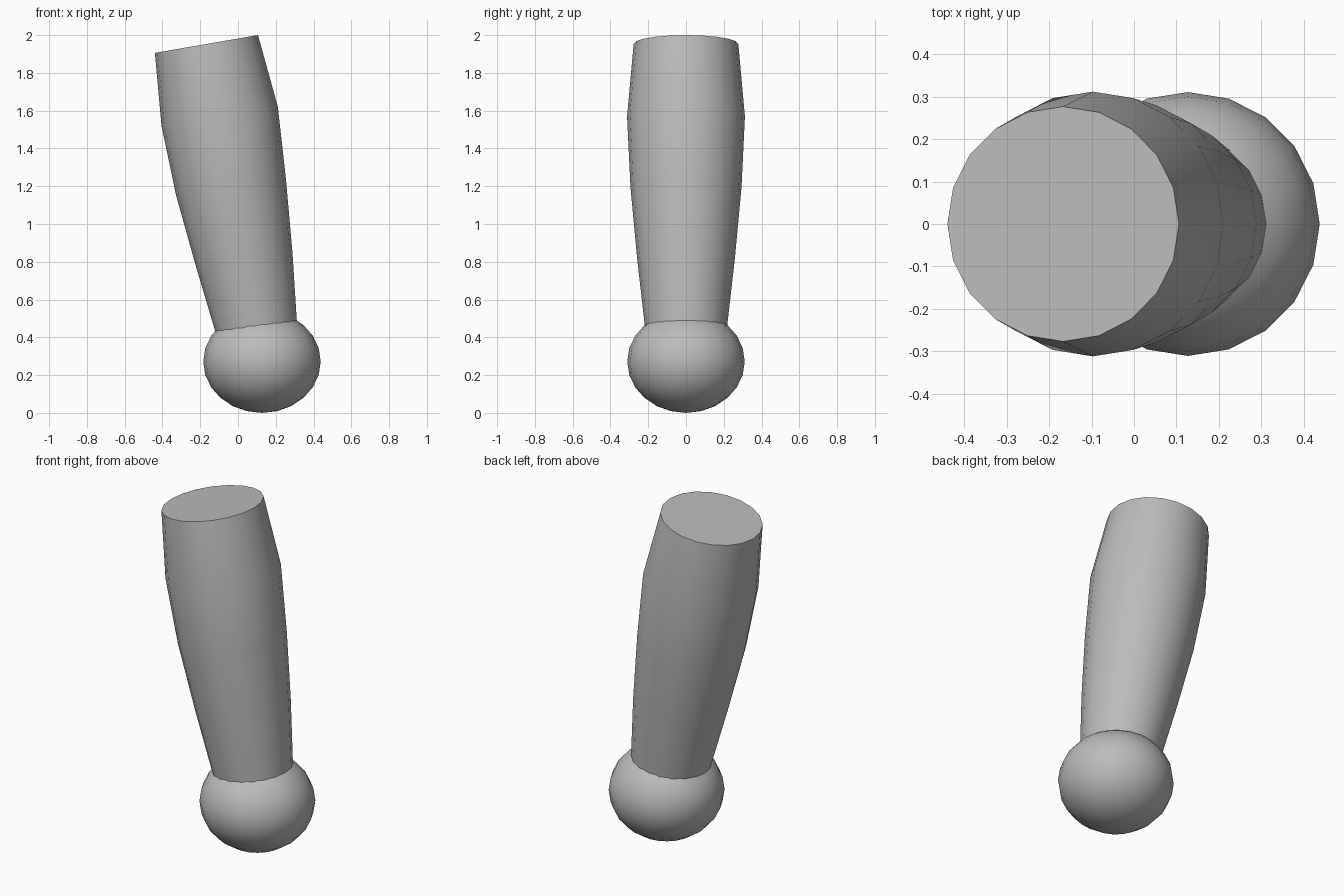
import bpy, bmesh
from math import sin, cos, radians, tau
from mathutils import Matrix

cube = bpy.data.objects.get("Cube")
if cube:
    bpy.data.objects.remove(cube, do_unlink=True)

SIDES = 20

grey = bpy.data.materials.new("plain grey")
grey.use_nodes = True
grey.diffuse_color = (0.5, 0.5, 0.5, 1)
grey.node_tree.nodes["Principled BSDF"].inputs["Base Color"].default_value = (0.5, 0.5, 0.5, 1)


def finish(name, bm):
    bmesh.ops.recalc_face_normals(bm, faces=bm.faces)
    mesh = bpy.data.meshes.new(name)
    bm.to_mesh(mesh)
    bm.free()
    mesh.materials.append(grey)
    obj = bpy.data.objects.new(name, mesh)
    bpy.context.collection.objects.link(obj)
    bpy.ops.object.select_all(action='DESELECT')
    obj.select_set(True)
    bpy.context.view_layer.objects.active = obj
    bpy.ops.object.shade_smooth_by_angle(angle=radians(35))
    return obj


# Arm: tilted round sections (centre x, centre z, radius, tilt), from wrist to shoulder
sections = [
    (0.11, 0.36, 0.208, 7),
    (0.095, 0.462, 0.218, 7.2),
    (0.033, 0.81, 0.258, 7.7),
    (-0.037, 1.195, 0.294, 8.5),
    (-0.097, 1.57, 0.312, 9.3),
    (-0.167, 1.953, 0.277, 9.8),
]
bm = bmesh.new()
rings = []
for x, z, r, tilt in sections:
    t = radians(tilt)
    ring = []
    for i in range(SIDES):
        a = tau * i / SIDES
        u, v = r * cos(a), r * sin(a)
        ring.append(bm.verts.new((x + u * cos(t), v, z + u * sin(t))))
    rings.append(ring)
for low, high in zip(rings, rings[1:]):
    for i in range(SIDES):
        j = (i + 1) % SIDES
        bm.faces.new((low[i], low[j], high[j], high[i]))
bm.faces.new(rings[0])
bm.faces.new(rings[-1])
finish("arm", bm)

# Hand: slightly flattened ball at the end of the arm
bm = bmesh.new()
bmesh.ops.create_uvsphere(
    bm, u_segments=SIDES, v_segments=12, radius=1,
    matrix=Matrix.Translation((0.127, 0, 0.272)) @ Matrix.Diagonal((0.311, 0.311, 0.272, 1)))
finish("hand_ball", bm)
